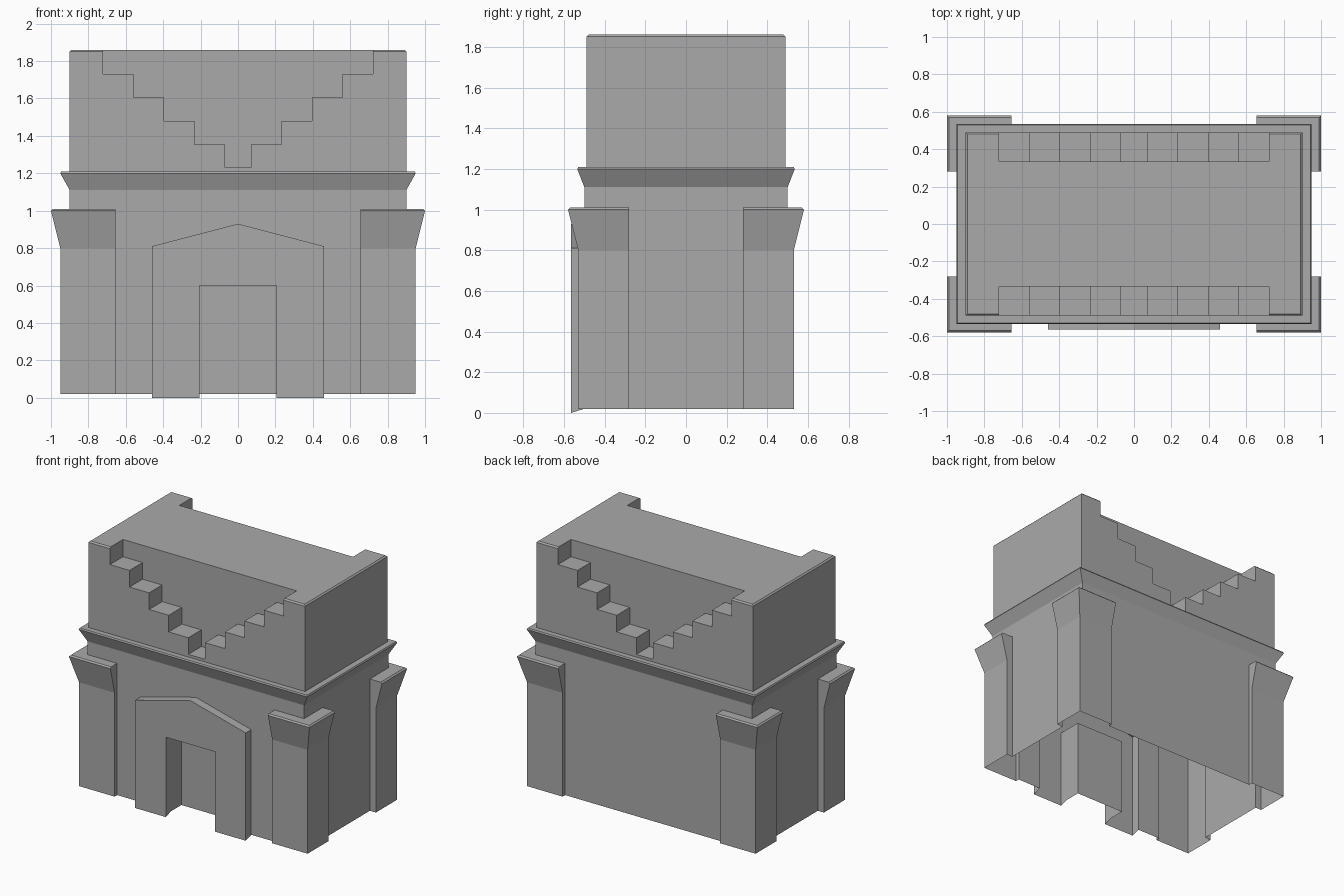
import bpy
import bmesh

if "Cube" in bpy.data.objects:
    bpy.data.objects.remove(bpy.data.objects["Cube"], do_unlink=True)

# Single stone colour
stone = bpy.data.materials.new("grey_stone")
stone.use_nodes = True
STONE_RGBA = (0.4, 0.4, 0.4, 1)
stone.diffuse_color = STONE_RGBA
stone.node_tree.nodes["Principled BSDF"].inputs["Base Color"].default_value = STONE_RGBA

BASE = 0.02


def solid(name, rings):
    """Closed solid skinned through matching rings of points."""
    bm = bmesh.new()
    loops = [[bm.verts.new(p) for p in ring] for ring in rings]
    count = len(loops[0])
    for low, high in zip(loops, loops[1:]):
        for i in range(count):
            j = (i + 1) % count
            bm.faces.new((low[i], low[j], high[j], high[i]))
    bm.faces.new(loops[0])
    bm.faces.new(loops[-1])
    bmesh.ops.recalc_face_normals(bm, faces=bm.faces)
    mesh = bpy.data.meshes.new(name)
    bm.to_mesh(mesh)
    bm.free()
    mesh.materials.append(stone)
    obj = bpy.data.objects.new(name, mesh)
    bpy.context.collection.objects.link(obj)
    return obj


def rect(x0, x1, y0, y1, z):
    return [(x0, y0, z), (x1, y0, z), (x1, y1, z), (x0, y1, z)]


def prism(name, outline, y0, y1):
    """Extrude an x-z outline along y."""
    return solid(name, [[(x, y, z) for x, z in outline] for y in (y0, y1)])


def combine(target, tool, operation):
    mod = target.modifiers.new(tool.name, "BOOLEAN")
    mod.operation = operation
    mod.solver = "EXACT"
    mod.object = tool
    tool.hide_render = True
    bpy.context.view_layer.objects.active = target
    bpy.ops.object.modifier_apply(modifier=mod.name)
    bpy.data.objects.remove(tool, do_unlink=True)


def open_up(obj, unwanted):
    """Remove hidden cap faces to leave a hollow shell."""
    bm = bmesh.new()
    bm.from_mesh(obj.data)
    bm.normal_update()
    bmesh.ops.delete(bm, geom=[f for f in bm.faces if unwanted(f)], context="FACES")
    bm.to_mesh(obj.data)
    bm.free()


# Lower walls with flared cornice
levels = [(0.9, 0.5, BASE), (0.9, 0.5, 1.11), (0.95, 0.535, 1.2),
          (0.945, 0.53, 1.21), (0.9, 0.49, 1.21)]
walls = solid("walls_and_cornice", [rect(-x, x, -y, y, z) for x, y, z in levels])

# Corner buttresses flaring outward at the top
for sx in (-1, 1):
    for sy in (-1, 1):
        flare = [(0, BASE), (0, 0.8), (0.05, 1.0), (0.04, 1.01)]
        buttress = solid("buttress", [
            rect(sx * 0.655, sx * (0.95 + f), sy * 0.28, sy * (0.53 + f), z)
            for f, z in flare])
        combine(walls, buttress, "UNION")

# Gabled door surround and recessed doorway
gable = [(-0.46, BASE), (-0.46, 0.81), (0, 0.93), (0.46, 0.81), (0.46, BASE)]
combine(walls, prism("door_surround", gable, -0.565, -0.45), "UNION")
opening = [(-0.205, -0.1), (-0.205, 0.6), (0.205, 0.6), (0.205, -0.1)]
combine(walls, prism("door_cutter", opening, -0.7, -0.38), "DIFFERENCE")


def wall_cap(face):
    c = face.calc_center_median()
    underside = face.normal.z < -0.9 and c.z < 0.05
    top_cap = c.z > 1.2 and abs(c.x) < 0.1 and abs(c.y) < 0.1
    return underside or top_cap


open_up(walls, wall_cap)
# The foot of the door surround dips to the ground
for v in walls.data.vertices:
    if v.co.z < 0.03 and v.co.y < -0.54 and abs(v.co.x) < 0.5:
        v.co.z = 0

# Upper block with stepped notches front and back
block_levels = [(0.9, 0.49, 1.21), (0.9, 0.49, 1.85), (0.89, 0.48, 1.86)]
block = solid("upper_block", [rect(-x, x, -y, y, z) for x, y, z in block_levels])
stairs = []
for i in range(5):
    x, z = 0.07 + 0.163 * i, 1.23 + 0.125 * i
    top = z + 0.125 if i < 4 else 2
    stairs += [(x, z), (x, top)]
notch = stairs + [(-x, z) for x, z in reversed(stairs)]
for side in (-1, 1):
    combine(block, prism("stepped_cutter", notch, side * 0.335, side * 0.7), "DIFFERENCE")
open_up(block, lambda f: f.normal.z < -0.9 and f.calc_center_median().z < 1.22)
